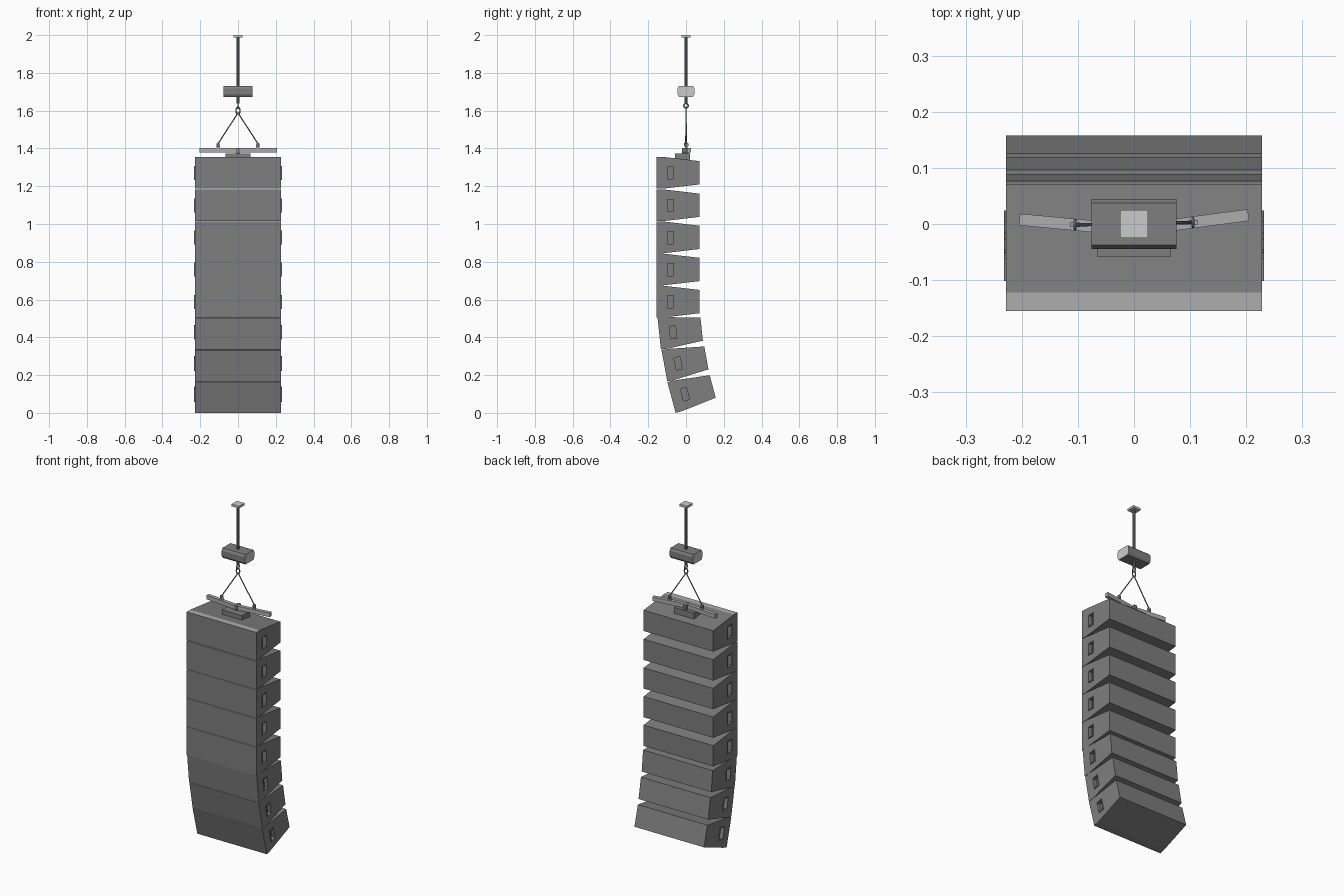
import bpy, bmesh, math
from mathutils import Vector, Matrix

if "Cube" in bpy.data.objects:
    bpy.data.objects.remove(bpy.data.objects["Cube"])


def grey(name, v):
    m = bpy.data.materials.new(name)
    m.diffuse_color = (v, v, v, 1)
    m.use_nodes = True
    m.node_tree.nodes["Principled BSDF"].inputs["Base Color"].default_value = m.diffuse_color
    return m


DARK, MID = grey("dark_grey", 0.21), grey("mid_grey", 0.42)
LIGHT, PALE = grey("light_grey", 0.55), grey("pale_grey", 0.8)


def mesh_obj(name, bm, mat=DARK):
    bmesh.ops.recalc_face_normals(bm, faces=bm.faces)
    me = bpy.data.meshes.new(name)
    bm.to_mesh(me)
    bm.free()
    me.materials.append(mat)
    return add(name, me)


def add(name, me):
    ob = bpy.data.objects.new(name, me)
    bpy.context.collection.objects.link(ob)
    return ob


def boxes(name, ranges, mat=DARK):
    """One object from boxes given as (x0, x1, y0, y1, z0, z1)."""
    bm = bmesh.new()
    for x0, x1, y0, y1, z0, z1 in ranges:
        m = Matrix.Translation(((x0 + x1) / 2, (y0 + y1) / 2, (z0 + z1) / 2)) \
            @ Matrix.Diagonal((x1 - x0, y1 - y0, z1 - z0, 1))
        bmesh.ops.create_cube(bm, size=1, matrix=m)
    return mesh_obj(name, bm, mat)


def extrude_x(name, profile, half):
    """Prism along x from a (y, z) profile."""
    bm = bmesh.new()
    f = bm.faces.new([bm.verts.new((-half, y, z)) for y, z in profile])
    ext = bmesh.ops.extrude_face_region(bm, geom=[f])["geom"]
    bmesh.ops.translate(bm, vec=(2 * half, 0, 0),
                        verts=[v for v in ext if isinstance(v, bmesh.types.BMVert)])
    if not any(f.normal.x < -0.9 for f in bm.faces) and len(bm.faces) == len(profile) + 1:
        bm.faces.new([v for v in bm.verts if v.co.x < 0])
    return mesh_obj(name, bm)


def rod(name, a, b, r, sides=8):
    a, b = Vector(a), Vector(b)
    bm = bmesh.new()
    m = Matrix.Translation((a + b) / 2) @ (b - a).to_track_quat('Z', 'Y').to_matrix().to_4x4()
    bmesh.ops.create_cone(bm, cap_ends=True, segments=sides, radius1=r, radius2=r,
                          depth=(b - a).length, matrix=m)
    return mesh_obj(name, bm)


def ring(name, loc, rot, r, thick, stretch=1.0, mat=DARK):
    bpy.ops.mesh.primitive_torus_add(location=loc, rotation=rot, major_segments=20,
                                     minor_segments=8, major_radius=r, minor_radius=thick)
    ob = bpy.context.object
    ob.name = name
    ob.scale = (1, stretch, 1)
    ob.data.materials.append(mat)
    bpy.ops.object.shade_smooth_by_angle()
    return ob


# Cabinet: flat front lip, wedge body, handle recess cut into both sides
W, H, PITCH = 0.2285, 0.1685, 0.17
HY0, HY1, HZ0, HZ1 = 0.053, 0.094, 0.046, 0.12
RIM = 0.004
cab = extrude_x("cabinet", [(0, 0), (0.033, 0), (0.226, 0.0225), (0.226, H - 0.0225),
                            (0.033, H), (0, H)], W)
cutter = boxes("recess_cutter", [(s * W - 0.02, s * W + 0.02, HY0 + RIM, HY1 - RIM,
                                  HZ0 + RIM, HZ1 - RIM) for s in (-1, 1)])
mod = cab.modifiers.new("recess", 'BOOLEAN')
mod.operation, mod.object, mod.solver = 'DIFFERENCE', cutter, 'EXACT'
deps = bpy.context.evaluated_depsgraph_get()
cab_mesh = bpy.data.meshes.new_from_object(cab.evaluated_get(deps))
bpy.data.objects.remove(cab)
bpy.data.objects.remove(cutter)

# Lighter top of the front lip
cab_mesh.materials.clear()
cab_mesh.materials.append(DARK)
cab_mesh.materials.append(MID)
for p in cab_mesh.polygons:
    p.material_index = int(p.normal.z > 0.99 and p.center.y < 0.033)

# Raised rim round each recess
rim = []
for s in (-1, 1):
    x0, x1 = sorted((s * (W - 0.002), s * (W + 0.0035)))
    rim += [(x0, x1, HY0, HY0 + RIM, HZ0, HZ1), (x0, x1, HY1 - RIM, HY1, HZ0, HZ1),
            (x0, x1, HY0 + RIM, HY1 - RIM, HZ0, HZ0 + RIM),
            (x0, x1, HY0 + RIM, HY1 - RIM, HZ1 - RIM, HZ1)]
rim_ob = boxes("handle_rim", rim)
rim_mesh = rim_ob.data
bpy.data.objects.remove(rim_ob)

# Stack: five straight cabinets, three fanned ones (lower front edge y, z, tilt)
stack = [(-0.155, 1.187, 0)] + [(-0.155, 1.015 - PITCH * i, 0) for i in range(4)]
stack += [(-0.133, 0.336, 6), (-0.099, 0.167, 10.5), (-0.055, 0.0, 15)]
for i, (y, z, tilt) in enumerate(stack, 1):
    for name, me in (("cabinet", cab_mesh), ("handle_rim", rim_mesh)):
        ob = add(f"{name}_{i}", me)
        ob.location = (0, y, z)
        ob.rotation_euler.x = math.radians(tilt)

# Mounting block and pivot on the top cabinet
boxes("mount_block", [(-0.066, 0.066, -0.058, 0.02, 1.335, 1.374)])
boxes("pivot_post", [(-0.01, 0.01, -0.022, 0.014, 1.37, 1.4035)])

# Spreader arms in a shallow V, with lugs, shackles and slings
apex = (0, 0, 1.588)
for s, end_y in ((-1, 0.008), (1, 0.016)):
    side = "left" if s < 0 else "right"
    a, b = Vector((0, -0.011, 1.39)), Vector((s * 0.204, end_y, 1.39))
    arm = boxes(f"spreader_arm_{side}",
                [(0, (b - a).length, -0.0105, 0.0105, -0.012, 0.012)], MID)
    arm.location = a
    arm.rotation_euler.z = math.atan2(b.y - a.y, b.x - a.x)
    lug_y = a.y + (b.y - a.y) * 0.51
    x = s * 0.105
    boxes(f"lug_{side}", [(x - 0.009, x + 0.009, lug_y - 0.004, lug_y + 0.004, 1.40, 1.427)], MID)
    ring(f"shackle_{side}", (x, lug_y, 1.42), (math.pi / 2, 0, math.pi / 2), 0.008, 0.0025, 1.2, MID)
    rod(f"sling_{side}", apex, (x, lug_y, 1.426), 0.003)

# Hook links under the hoist
ring("upper_link", (0, 0, 1.626), (math.pi / 2, 0, math.pi / 2), 0.012, 0.0035)
ring("lower_link", (0, 0, 1.6), (math.pi / 2, 0, 0), 0.011, 0.0035, 1.5)
rod("hook_stem", (0, 0, 1.637), (0, 0, 1.68), 0.007)

# Hoist motor with chamfered corners and pale end caps
motor = extrude_x("hoist_motor",
                  [(-0.037, 1.673), (0.037, 1.673), (0.0445, 1.686), (0.0445, 1.718),
                   (0.037, 1.731), (-0.037, 1.731), (-0.0445, 1.718), (-0.0445, 1.686)], 0.076)
motor.data.materials.append(PALE)
for p in motor.data.polygons:
    p.material_index = int(abs(p.normal.x) > 0.9)

# Hanging rod and ceiling plate
rod("hanging_rod", (0, 0, 1.725), (0, 0, 1.99), 0.0075)
boxes("ceiling_plate", [(-0.025, 0.025, -0.025, 0.025, 1.987, 2.0)], LIGHT)
